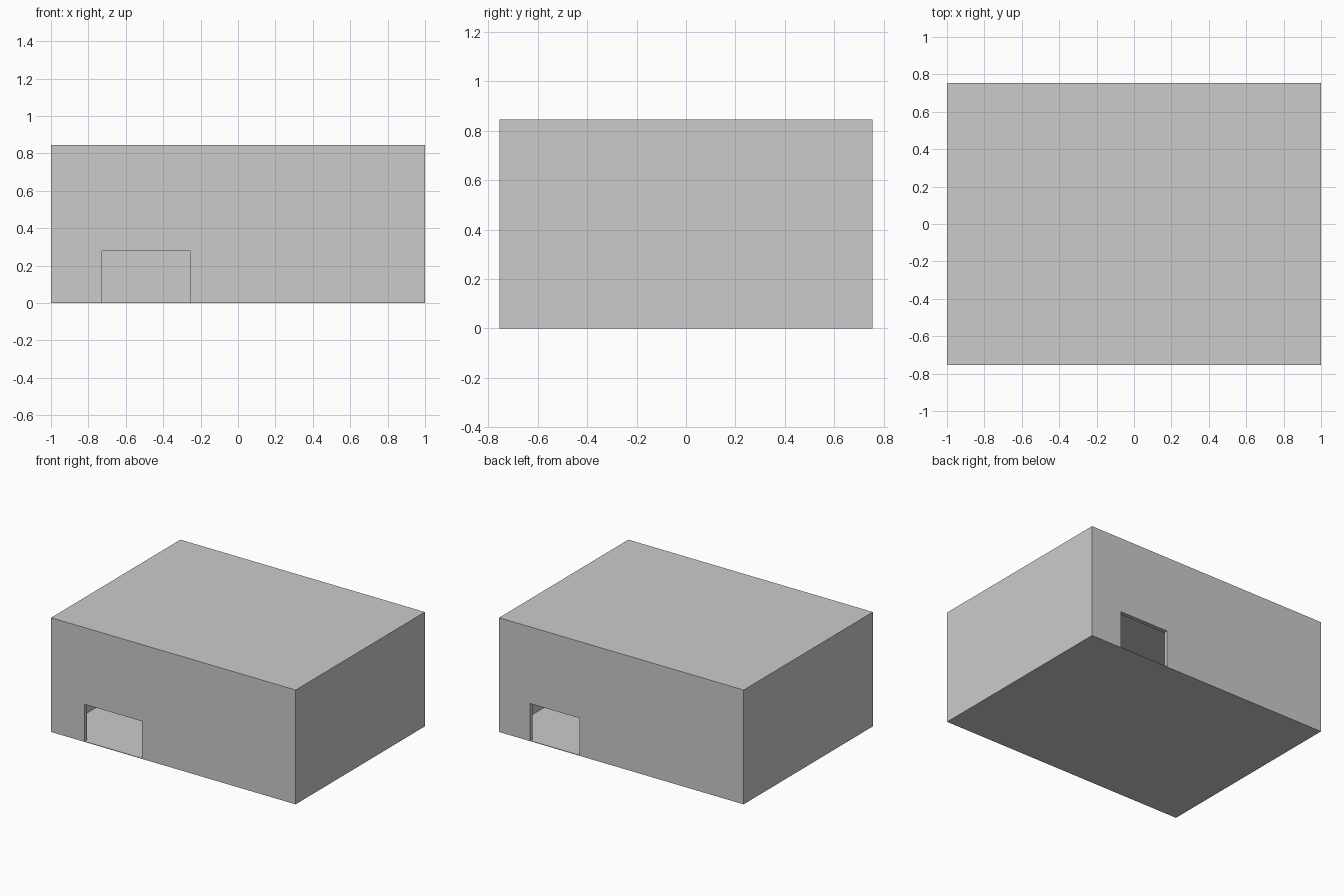
import bpy

if "Cube" in bpy.data.objects:
    bpy.data.objects.remove(bpy.data.objects["Cube"])

W, D, H = 2.0, 1.51, 0.845      # outer size
T = 0.03                        # wall thickness
FLOOR, ROOF = 0.004, 0.002      # thin slabs closing the shell
DOOR_H = 0.278


def box(name, x, y, z):
    """Box from (min, max) ranges."""
    x0, x1, y0, y1, z0, z1 = *x, *y, *z
    verts = [(a, b, c) for c in (z0, z1) for a, b in ((x0, y0), (x1, y0), (x1, y1), (x0, y1))]
    faces = [(3, 2, 1, 0), (4, 5, 6, 7)]
    faces += [(i, (i + 1) % 4, (i + 1) % 4 + 4, i + 4) for i in range(4)]
    mesh = bpy.data.meshes.new(name)
    mesh.from_pydata(verts, [], faces)
    obj = bpy.data.objects.new(name, mesh)
    bpy.context.collection.objects.link(obj)
    return obj


def cut(target, name, x, y, z):
    """Subtract a hidden box from the target."""
    cutter = box(name, x, y, z)
    cutter.hide_render = True
    cutter.hide_set(True)
    mod = target.modifiers.new(name, 'BOOLEAN')
    mod.operation = 'DIFFERENCE'
    mod.solver = 'EXACT'
    mod.object = cutter


full_x, full_y = (-W / 2, W / 2), (-D / 2, D / 2)

# Floor and roof slabs
box("floor", full_x, full_y, (0, FLOOR))
box("roof", full_x, full_y, (H - ROOF, H))

# Four walls as one ring
walls = box("walls", full_x, full_y, (FLOOR, H - ROOF))
cut(walls, "room_cutter", (-W / 2 + T, W / 2 - T), (-D / 2 + T, D / 2 - T), (-0.1, H + 0.1))

# Doorways: wide one in the front, narrower one in the back
cut(walls, "front_doorway_cutter", (-0.727, -0.255), (-D / 2 - 0.1, -D / 2 + 0.1), (-0.1, DOOR_H))
cut(walls, "back_doorway_cutter", (0.343, 0.746), (D / 2 - 0.1, D / 2 + 0.1), (-0.1, DOOR_H))
